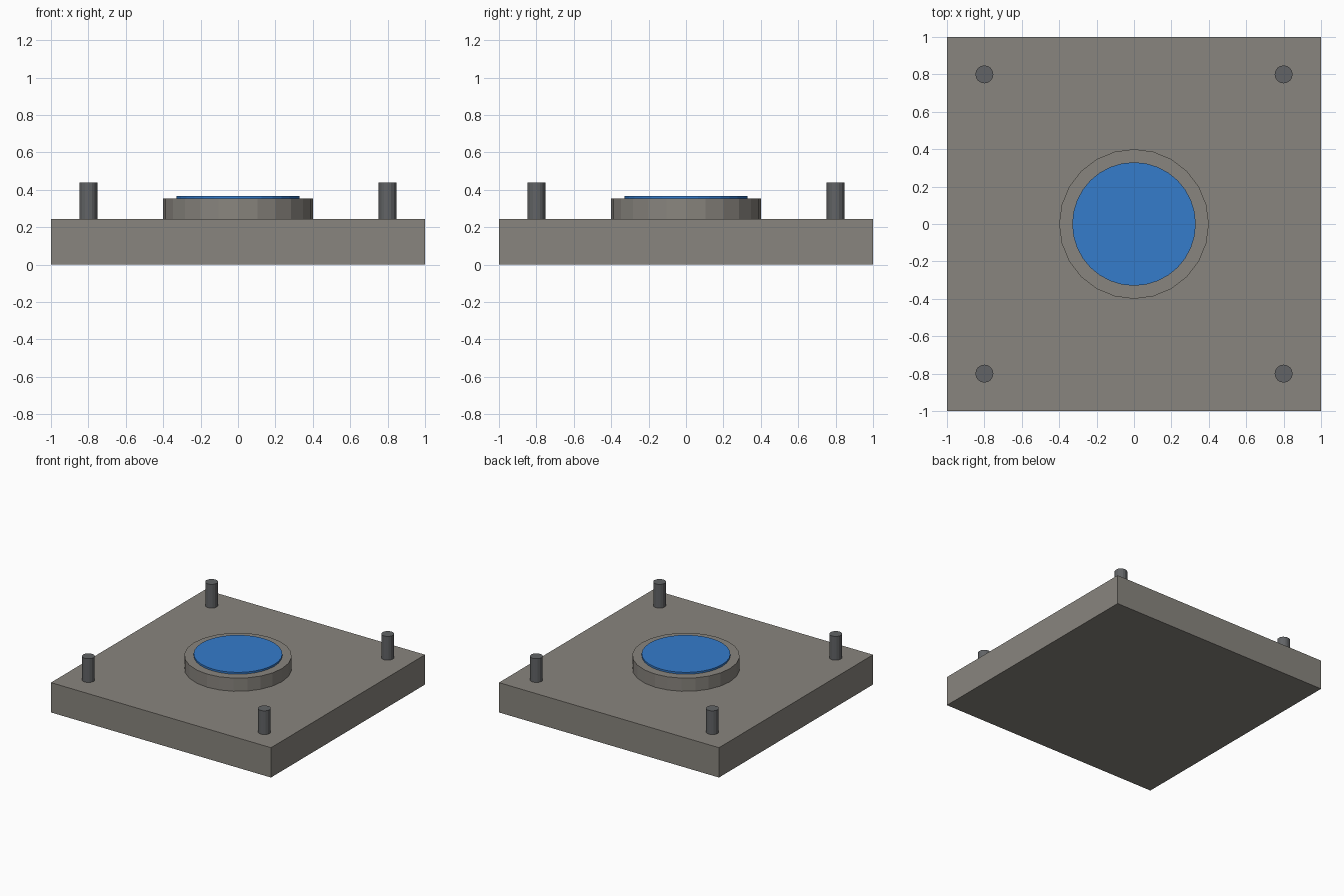
import bpy

if "Cube" in bpy.data.objects:
    bpy.data.objects.remove(bpy.data.objects["Cube"])


def material(name, rgb):
    m = bpy.data.materials.new(name)
    m.diffuse_color = (*rgb, 1.0)
    m.use_nodes = True
    m.node_tree.nodes["Principled BSDF"].inputs["Base Color"].default_value = m.diffuse_color
    return m


stone = material("warm_grey", (0.25, 0.235, 0.21))
steel = material("dark_grey", (0.122, 0.127, 0.133))
blue = material("blue", (0.035, 0.20, 0.60))


def cylinder(name, x, y, z0, z1, radius, sides, mat):
    bpy.ops.mesh.primitive_cylinder_add(vertices=sides, radius=radius, depth=z1 - z0,
                                        location=(x, y, (z0 + z1) / 2))
    ob = bpy.context.object
    ob.name = name
    ob.data.materials.append(mat)
    return ob


# Square base slab
BASE_TOP = 0.245
bpy.ops.mesh.primitive_cube_add(size=1, location=(0, 0, BASE_TOP / 2))
base = bpy.context.object
base.name = "base_slab"
base.scale = (2, 2, BASE_TOP)
base.data.materials.append(stone)

# Round pedestal with a blue disc on top
cylinder("pedestal", 0, 0, BASE_TOP, 0.353, 0.4, 24, stone)
cylinder("blue_disc", 0, 0, 0.353, 0.368, 0.33, 32, blue)

# Corner posts
for sx, side in ((-1, "left"), (1, "right")):
    for sy, end in ((-1, "front"), (1, "back")):
        cylinder(f"post_{end}_{side}", 0.8 * sx, 0.8 * sy, BASE_TOP, 0.44, 0.048, 16, steel)
